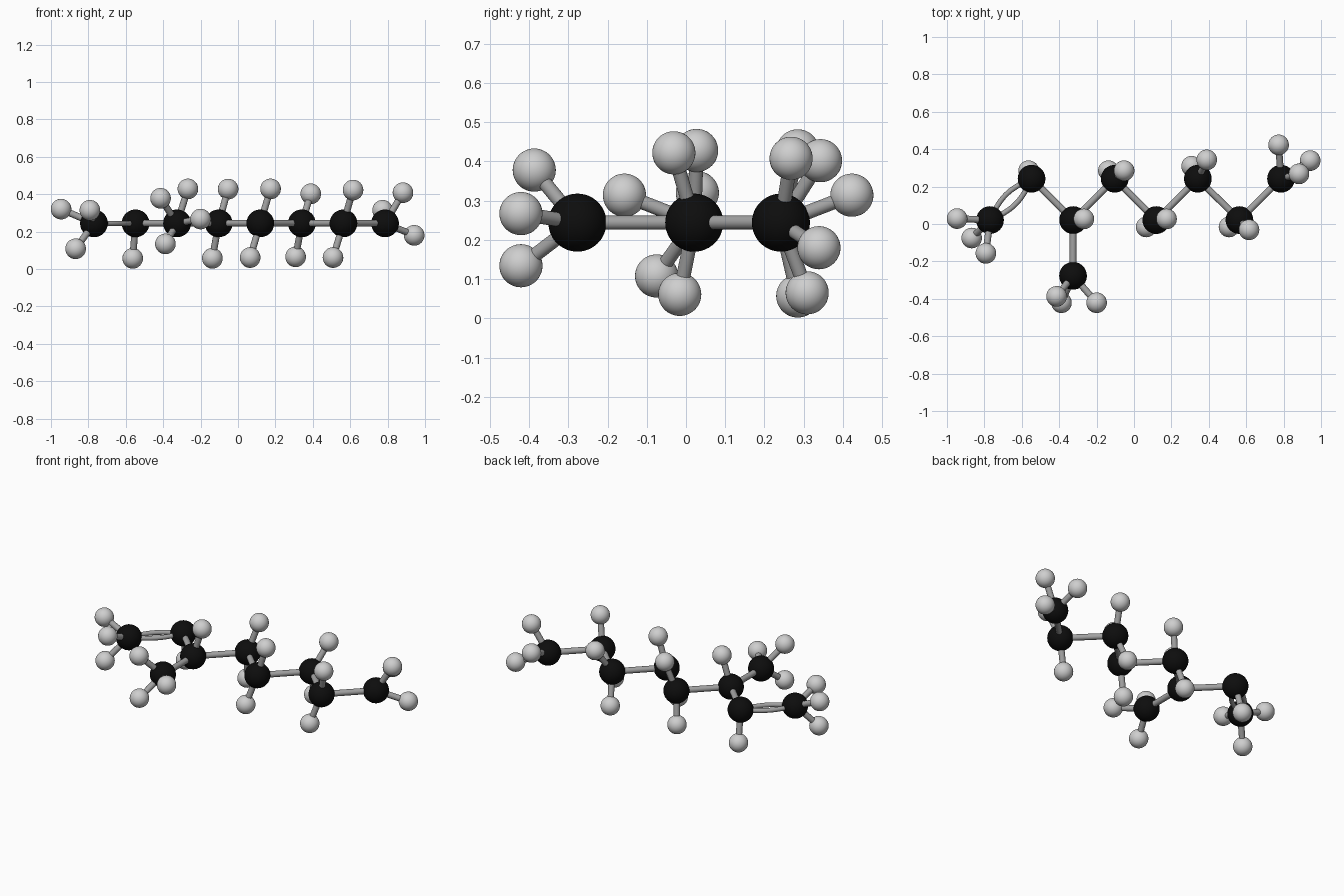
import bpy
import math
from mathutils import Vector

if "Cube" in bpy.data.objects:
    bpy.data.objects.remove(bpy.data.objects["Cube"])

CARBON_R, HYDROGEN_R, BOND_R, ARC_R = 0.074, 0.055, 0.018, 0.014
Z = 0.244


def material(name, value):
    m = bpy.data.materials.new(name)
    m.diffuse_color = (value, value, value, 1)
    m.use_nodes = True
    m.node_tree.nodes["Principled BSDF"].inputs["Base Color"].default_value = m.diffuse_color
    return m


BLACK = material("black", 0.004)
LIGHT = material("light grey", 0.62)
GREY = material("mid grey", 0.36)


def finish(name, mat):
    ob = bpy.context.object
    ob.name = name
    ob.data.materials.clear()
    ob.data.materials.append(mat)
    bpy.ops.object.shade_smooth_by_angle(angle=math.radians(40))
    return ob


def atom(name, pos, radius, mat):
    bpy.ops.mesh.primitive_uv_sphere_add(segments=40, ring_count=24, radius=radius, location=pos)
    finish(name, mat)


def bond(name, a, b):
    a, b = Vector(a), Vector(b)
    d = b - a
    bpy.ops.mesh.primitive_cylinder_add(vertices=24, radius=BOND_R, depth=d.length, location=(a + b) / 2)
    bpy.context.object.rotation_euler = d.to_track_quat('Z', 'Y').to_euler()
    finish(name, GREY)


def curved_bond(name, a, b, bulge):
    # arc between two atoms, bowed sideways in the horizontal plane
    a, b = Vector(a), Vector(b)
    d = b - a
    side = Vector((-d.y, d.x, 0)).normalized()
    curve = bpy.data.curves.new(name, 'CURVE')
    curve.dimensions = '3D'
    curve.bevel_depth = ARC_R
    curve.bevel_resolution = 5
    s = curve.splines.new('POLY')
    n = 20
    s.points.add(n)
    for i in range(n + 1):
        t = i / n
        p = a + d * t + side * bulge * math.sin(math.pi * t)
        s.points[i].co = (*p, 1)
    ob = bpy.data.objects.new(name, curve)
    bpy.context.collection.objects.link(ob)
    bpy.ops.object.select_all(action='DESELECT')
    ob.select_set(True)
    bpy.context.view_layer.objects.active = ob
    bpy.ops.object.convert(target='MESH')
    finish(name, GREY)


# zigzag chain of eight carbons, then the side branch
carbons = [(-0.77 + 0.2223 * i, 0.242 if i % 2 else 0.021, Z) for i in range(8)]
carbons.append((-0.326, -0.277, Z))

# hydrogens grouped by the carbon they hang on
hydrogens = {
    0: [(-0.946, 0.029, 0.320), (-0.868, -0.075, 0.108), (-0.792, -0.157, 0.314)],
    1: [(-0.563, 0.285, 0.057)],
    2: [(-0.268, 0.027, 0.428)],
    3: [(-0.053, 0.285, 0.427), (-0.137, 0.285, 0.057)],
    4: [(0.174, 0.027, 0.428), (0.065, -0.016, 0.061)],
    5: [(0.389, 0.343, 0.402), (0.308, 0.309, 0.065)],
    6: [(0.615, -0.031, 0.422), (0.508, -0.016, 0.061)],
    7: [(0.773, 0.423, 0.314), (0.942, 0.339, 0.180), (0.882, 0.268, 0.408)],
    8: [(-0.414, -0.387, 0.378), (-0.388, -0.421, 0.134), (-0.200, -0.421, 0.267)],
}

# atoms and the sticks to their hydrogens
for i, c in enumerate(carbons):
    atom(f"carbon_atom_{i + 1}", c, CARBON_R, BLACK)
    for j, h in enumerate(hydrogens[i]):
        atom(f"hydrogen_atom_{i + 1}_{j + 1}", h, HYDROGEN_R, LIGHT)
        bond(f"hydrogen_bond_{i + 1}_{j + 1}", c, h)

# single bonds of the chain and branch
for i, j in [(k, k + 1) for k in range(1, 7)] + [(2, 8)]:
    bond(f"carbon_bond_{i + 1}_{j + 1}", carbons[i], carbons[j])

# curved double bond at the left end
for label, bulge in (("back", 0.036), ("front", -0.036)):
    curved_bond(f"double_bond_{label}", carbons[0], carbons[1], bulge)
